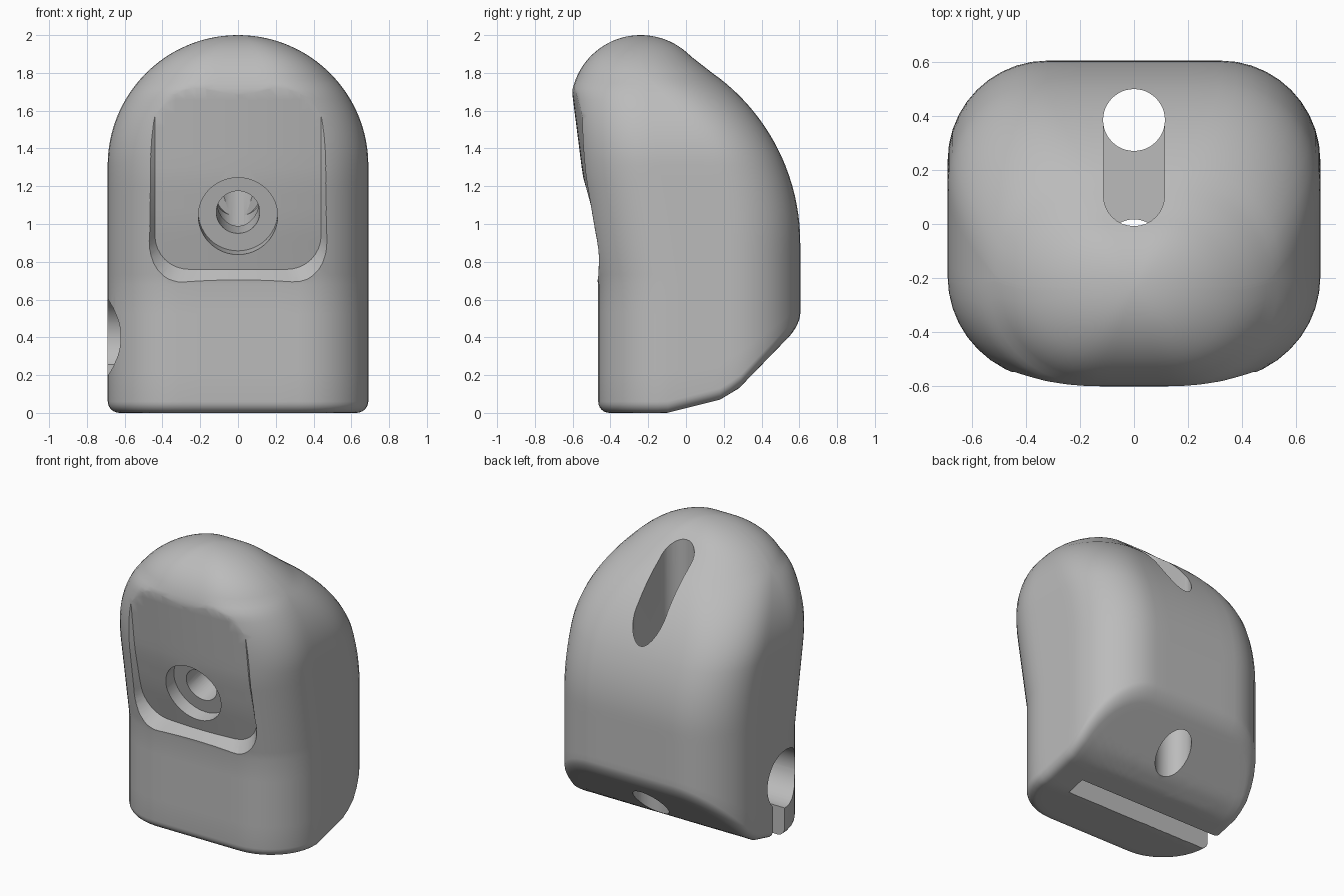
import bpy, bmesh
from math import sin, cos, pi, sqrt, radians
from mathutils import Matrix, Vector

cube = bpy.data.objects.get("Cube")
if cube:
    bpy.data.objects.remove(cube, do_unlink=True)

grey = bpy.data.materials.new("plain grey")
grey.use_nodes = True
grey.diffuse_color = (0.5, 0.5, 0.5, 1)
grey.node_tree.nodes["Principled BSDF"].inputs["Base Color"].default_value = (0.5, 0.5, 0.5, 1)


def interp(points, t):
    """Piecewise linear lookup."""
    if t <= points[0][0]:
        return points[0][1]
    for (a, fa), (b, fb) in zip(points, points[1:]):
        if t <= b:
            return fa + (fb - fa) * (t - a) / (b - a)
    return points[-1][1]


def finish(bm, name):
    bmesh.ops.recalc_face_normals(bm, faces=bm.faces)
    mesh = bpy.data.meshes.new(name)
    bm.to_mesh(mesh)
    bm.free()
    mesh.materials.append(grey)
    obj = bpy.data.objects.new(name, mesh)
    bpy.context.collection.objects.link(obj)
    return obj


# Side profile of the body
FRONT = [(0.68, -0.465), (0.8, -0.485), (1.25, -0.56), (1.7, -0.603)]
BOTTOM = [(-0.47, 0), (-0.1, 0), (0.18, 0.07), (0.28, 0.13), (0.62, 0.48)]
FLOOR = [(0.76, -0.42), (1.0, -0.49), (1.25, -0.546), (1.75, -0.61)]


def crown(z):
    return sqrt(max(0, 0.37 ** 2 - (z - 1.63) ** 2))


def front_y(z):
    return -0.24 - crown(z) if z > 1.7 else interp(FRONT, z)


def back_y(z):
    if z < 0.9:
        return 0.605
    if z < 1.77:
        return -0.497 + sqrt(1.102 ** 2 - (z - 0.9) ** 2)
    if z < 1.89:
        return interp([(1.77, 0.177), (1.89, 0.023)], z)
    return -0.24 + crown(z)


def half_width(z):
    return 0.69 if z < 1.31 else sqrt(max(0, 0.69 ** 2 - (z - 1.31) ** 2))


def section(z, inset=0.0):
    """Rounded rectangle outline of the body at one height."""
    w = half_width(z) - inset
    y0, y1 = front_y(z) + inset, back_y(z) - inset
    r = min(0.37 - inset, 0.98 * w, 0.49 * (y1 - y0))
    corners = [(w - r, y1 - r), (r - w, y1 - r), (r - w, y0 + r), (w - r, y0 + r)]
    arcs = [[(cx + r * cos((k + j / 10) * pi / 2), cy + r * sin((k + j / 10) * pi / 2))
             for j in range(11)] for k, (cx, cy) in enumerate(corners)]
    out = []
    for k, arc in enumerate(arcs):
        out += arc
        (ax, ay), (bx, by) = arc[-1], arcs[(k + 1) % 4][0]
        out += [(ax + (bx - ax) * j / 6, ay + (by - ay) * j / 6) for j in range(1, 6)]
    return out


# Body: stacked outlines from the underside to the crown
rows = []
for k in range(1, 14):
    rows.append([(x * k / 14, 0.07 + (y - 0.07) * k / 14) for x, y in section(0.5, 0.06)])
    rows[-1] = [(x, y, interp(BOTTOM, y)) for x, y in rows[-1]]
for k in range(7):
    a = k / 6 * pi / 2
    rows.append([(x, y, interp(BOTTOM, y) + 0.06 * (1 - cos(a)))
                 for x, y in section(0.5, 0.06 * (1 - sin(a)))])
for t in (0.25, 0.5, 0.75, 1):
    rows.append([(x, y, (interp(BOTTOM, y) + 0.06) * (1 - t) + 0.68 * t)
                 for x, y in section(0.5)])
heights = [0.68 + 0.63 * k / 12 for k in range(1, 13)]
heights += [1.31 + 0.69 * sin(radians(k * 89 / 32)) for k in range(1, 33)]
for z in heights:
    rows.append([(x, y, z) for x, y in section(z)])

bm = bmesh.new()
rings = [[bm.verts.new(p) for p in row] for row in rows]
n = len(rings[0])
for lo, hi in zip(rings, rings[1:]):
    for i in range(n):
        bm.faces.new((lo[i], lo[(i + 1) % n], hi[(i + 1) % n], hi[i]))
for ring, tip in ((rings[0], (0, 0.07, interp(BOTTOM, 0.07))), (rings[-1], (0, -0.24, 2))):
    v = bm.verts.new(tip)
    for i in range(n):
        bm.faces.new((ring[i], ring[(i + 1) % n], v))
body = finish(bm, "body")


# Front recess cutter: bulged floor with flared walls
def recess_cutter():
    bm = bmesh.new()
    levels = [0.76 + 0.18 * (1 - cos(k / 8 * pi / 2)) for k in range(9)]
    levels += [0.94 + 0.86 * k / 12 for k in range(1, 13)]
    cols = 16
    back, front = [], []
    for z in levels:
        drop = max(0, 0.94 - z)
        h = 0.26 + sqrt(max(0, 0.18 ** 2 - drop ** 2))
        xs = [h * (2 * i / cols - 1) for i in range(cols + 1)]
        back.append([bm.verts.new((x, interp(FLOOR, z) + 0.2 * x * x, z)) for x in xs])
        front.append([bm.verts.new((1.5 * x, -0.7, 1.4 + 1.5 * (z - 1.4))) for x in xs])
    for grid in (back, front):
        for a, b in zip(grid, grid[1:]):
            for i in range(cols):
                bm.faces.new((a[i], a[i + 1], b[i + 1], b[i]))

    def rim(g):
        return (g[0] + [r[-1] for r in g[1:-1]] + g[-1][::-1]
                + [r[0] for r in g[-2:0:-1]])
    p, q = rim(back), rim(front)
    for i in range(len(p)):
        j = (i + 1) % len(p)
        bm.faces.new((p[i], p[j], q[j], q[i]))
    return finish(bm, "recess_cutter")


def rod(name, start, end, radius):
    """Cylinder between two points."""
    a, b = Vector(start), Vector(end)
    bm = bmesh.new()
    turn = (b - a).to_track_quat('Z', 'Y').to_matrix().to_4x4()
    bmesh.ops.create_cone(bm, cap_ends=True, segments=48, radius1=radius, radius2=radius,
                          depth=(b - a).length,
                          matrix=Matrix.Translation((a + b) / 2) @ turn)
    return finish(bm, name)


def box(name, lo, hi):
    lo, hi = Vector(lo), Vector(hi)
    bm = bmesh.new()
    bmesh.ops.create_cube(bm, size=1, matrix=Matrix.Translation((lo + hi) / 2)
                          @ Matrix.Diagonal((*(hi - lo), 1)))
    return finish(bm, name)


def slot_cutter():
    """Upright round-ended slot in the sloping back."""
    bm = bmesh.new()
    ends = [(0.113 * cos(k * pi / 16), 0.385 + 0.113 * sin(k * pi / 16)) for k in range(17)]
    ends += [(-x, 0.49 - y) for x, y in ends]
    face = bm.faces.new([bm.verts.new((x, y, 1.2)) for x, y in ends])
    top = bmesh.ops.extrude_face_region(bm, geom=[face])
    bmesh.ops.translate(bm, vec=(0, 0, 1),
                        verts=[v for v in top["geom"] if isinstance(v, bmesh.types.BMVert)])
    return finish(bm, "back_slot_cutter")


axis = Vector((0, cos(radians(13)), sin(radians(13))))
seat = Vector((0, -0.5, 1.04))
cutters = [
    recess_cutter(),
    rod("counterbore_cutter", seat - axis * 0.3, seat + axis * 0.1, 0.21),
    rod("screw_hole_cutter", seat - axis * 0.3, seat + axis * 0.5, 0.115),
    slot_cutter(),
    rod("back_channel_cutter", (0, 0.385, -0.2), (0, 0.385, 1.6), 0.1145),
    # Side keyhole, open downward through a narrow neck
    rod("side_bore_cutter", (-0.9, -0.11, 0.4), (0.45, -0.11, 0.4), 0.2),
    box("neck_cutter", (-0.9, -0.1, -0.2), (0.452, 0.03, 0.42)),
    rod("inner_channel_cutter", (0, -0.095, 0.4), (0, -0.095, 1.23), 0.112),
]

bpy.context.view_layer.objects.active = body
for c in cutters:
    c.hide_render = True
    mod = body.modifiers.new(c.name, 'BOOLEAN')
    mod.operation = 'DIFFERENCE'
    mod.solver = 'EXACT'
    mod.object = c
    bpy.ops.object.modifier_apply(modifier=mod.name)
    bpy.data.objects.remove(c, do_unlink=True)

bpy.ops.object.select_all(action='DESELECT')
body.select_set(True)
bpy.ops.object.shade_smooth_by_angle(angle=radians(28))
